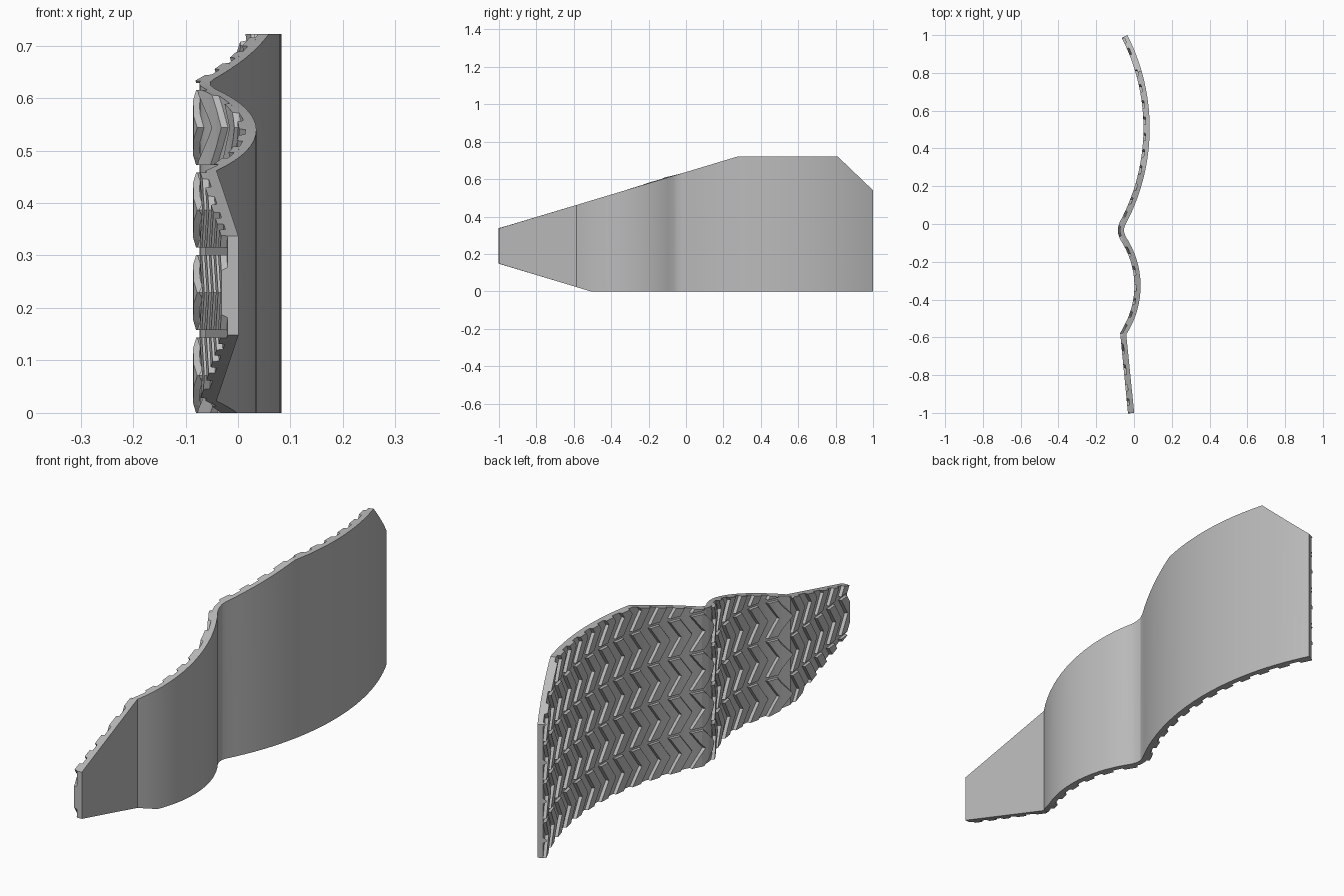
import bpy, bmesh, math
from mathutils import Vector

if "Cube" in bpy.data.objects:
    bpy.data.objects.remove(bpy.data.objects["Cube"])

PANEL, RIB = 0.021, 0.012          # wall thickness, rib height
OUTLINE = [(-1, .148), (-.51, 0), (1, 0), (1, .54), (.81, .722), (.28, .722), (-1, .337)]


def arc(a, m, b, n):
    """Points on the circle through a, m, b given as (y, x)."""
    (ax, ay), (bx, by), (cx, cy) = a, m, b
    d = 2 * (ax * (by - cy) + bx * (cy - ay) + cx * (ay - by))
    sa, sb, sc = ax * ax + ay * ay, bx * bx + by * by, cx * cx + cy * cy
    ux = (sa * (by - cy) + sb * (cy - ay) + sc * (ay - by)) / d
    uy = (sa * (cx - bx) + sb * (ax - cx) + sc * (bx - ax)) / d
    r = math.hypot(ax - ux, ay - uy)
    t0, t1 = math.atan2(ay - uy, ax - ux), math.atan2(cy - uy, cx - ux)
    return [(ux + r * math.cos(t0 + (t1 - t0) * i / n),
             uy + r * math.sin(t0 + (t1 - t0) * i / n)) for i in range(n + 1)]


# Plan profile of the smooth side, as (y, x) stations
profile = ([(-1, .001)] + arc((-.585, -.041), (-.32, .035), (-.065, -.045), 16)
           + [(-.045, -.052), (-.025, -.053)] + arc((-.005, -.046), (.52, .083), (1, -.035), 28))


def station_normal(i):
    """Unit mitre normal towards the ribbed side, as (y, x)."""
    a, b = profile[max(i - 1, 0)], profile[i]
    c = profile[min(i + 1, len(profile) - 1)]
    t = Vector((0, 0))
    for p, q in ((a, b), (b, c)):
        v = Vector(q) - Vector(p)
        if v.length > 0:
            t += v.normalized()
    t.normalize()
    return Vector((t.y, -t.x))


normals = [station_normal(i) for i in range(len(profile))]


def bend(co):
    """Map flat (depth, y, z) onto the curved wall."""
    i = 0
    while i < len(profile) - 2 and co.y > profile[i + 1][0] + 1e-7:
        i += 1
    f = (co.y - profile[i][0]) / (profile[i + 1][0] - profile[i][0])
    p = Vector(profile[i]).lerp(Vector(profile[i + 1]), f)
    n = normals[i].lerp(normals[i + 1], f)
    p = p + n * co.x
    return Vector((p.y, p.x, co.z))


def prism(bm, poly0, poly1, d0, d1):
    """Closed solid between two outlines (y, z) at two depths."""
    lo = [bm.verts.new((d0, y, z)) for y, z in poly0]
    hi = [bm.verts.new((d1, y, z)) for y, z in poly1]
    bm.faces.new(lo)
    bm.faces.new(hi[::-1])
    n = len(lo)
    for i in range(n):
        j = (i + 1) % n
        bm.faces.new((lo[j], lo[i], hi[i], hi[j]))


def cut(bm, co, no, clear):
    geom = bm.verts[:] + bm.edges[:] + bm.faces[:]
    bmesh.ops.bisect_plane(bm, geom=geom, dist=1e-6, plane_co=co, plane_no=no,
                           clear_outer=clear)
    if clear:
        bmesh.ops.holes_fill(bm, edges=[e for e in bm.edges if e.is_boundary], sides=0)


def finish(bm, name, mat):
    """Trim to the side outline, slice at the stations, bend, make object."""
    for i, a in enumerate(OUTLINE):
        b = OUTLINE[(i + 1) % len(OUTLINE)]
        cut(bm, (0, a[0], a[1]), (0, b[1] - a[1], a[0] - b[0]), True)
    for y, _ in profile[1:-1]:
        cut(bm, (0, y, 0), (0, 1, 0), False)
    for v in bm.verts:
        v.co = bend(v.co)
    bmesh.ops.recalc_face_normals(bm, faces=bm.faces)
    me = bpy.data.meshes.new(name)
    bm.to_mesh(me)
    bm.free()
    me.materials.append(mat)
    ob = bpy.data.objects.new(name, me)
    bpy.context.collection.objects.link(ob)
    return ob


grey = bpy.data.materials.new("plain_grey")
grey.diffuse_color = (.5, .5, .5, 1)
grey.use_nodes = True
grey.node_tree.nodes["Principled BSDF"].inputs["Base Color"].default_value = grey.diffuse_color

# Wavy wall panel
bm = bmesh.new()
box = [(-1.2, -.2), (1.2, -.2), (1.2, 1), (-1.2, 1)]
prism(bm, box, box, 0, PANEL)
wall = finish(bm, "wavy_wall", grey)
bpy.context.view_layer.objects.active = wall
wall.select_set(True)
bpy.ops.object.shade_smooth_by_angle(angle=math.radians(20))

# Rows of chevron ribs on the back, points towards the front
PITCH, SLANT, WIDTH, TAPER = .088, .65, .052, .005


def chevron(y, z0, z1, inset):
    m, s = (z0 + z1) / 2, SLANT * (z1 - z0) / 2
    a, b = y + inset, y + WIDTH - inset
    return [(a, m), (a + s, z0), (b + s, z0), (b, m), (b + s, z1), (a + s, z1)]


bm = bmesh.new()
for row in range(5):
    z0, z1 = .157 * row + .001, .157 * row + .144
    if row == 0:
        z0 = -.002
    for k in range(26):
        y = -1.12 + PITCH * k
        prism(bm, chevron(y, z0, z1, 0), chevron(y, z0, z1, TAPER),
              PANEL - .003, PANEL + RIB)
finish(bm, "chevron_ribs", grey)
